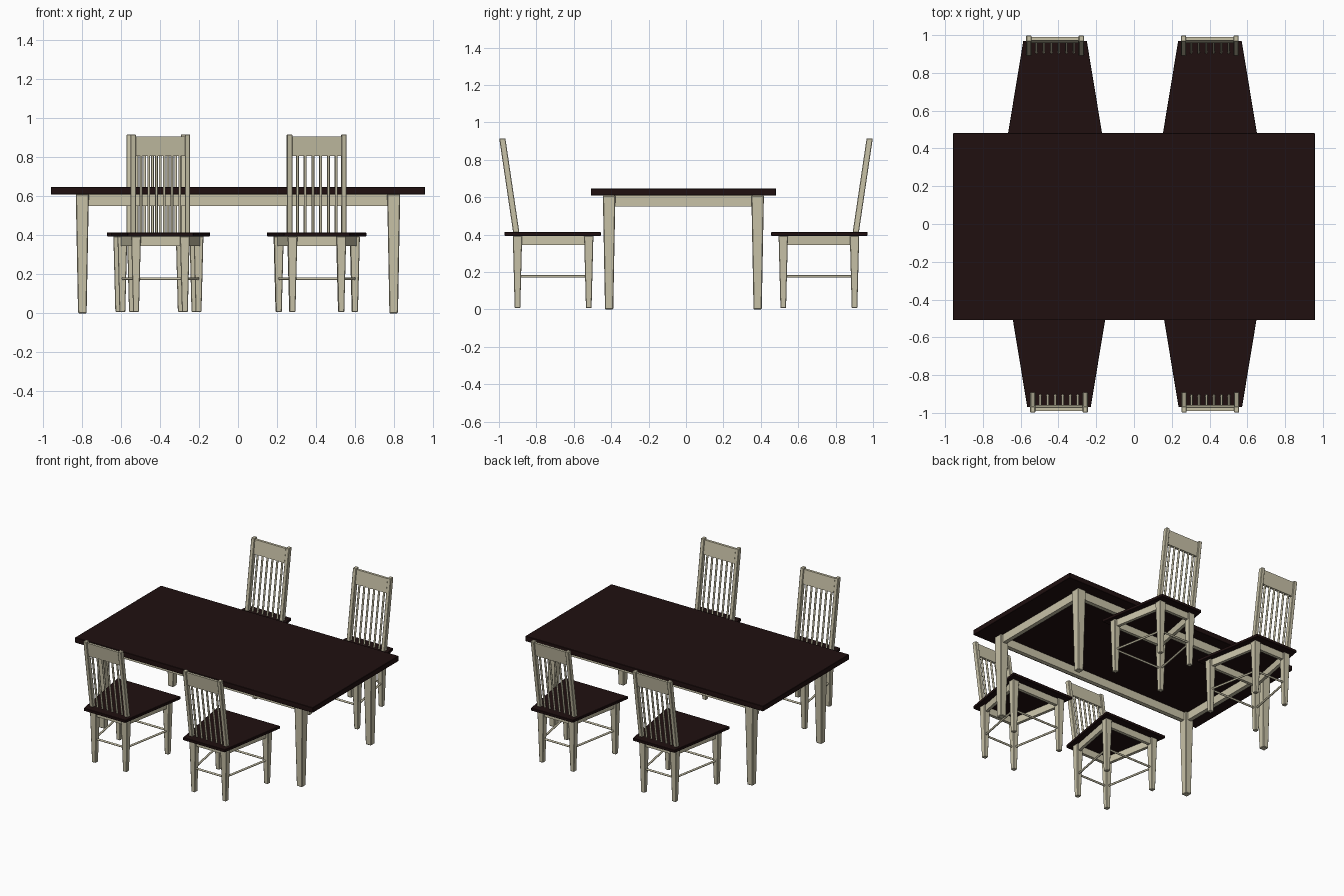
import bpy, bmesh
from mathutils import Vector

if "Cube" in bpy.data.objects:
    bpy.data.objects.remove(bpy.data.objects["Cube"])


def material(name, rgb):
    m = bpy.data.materials.new(name)
    m.diffuse_color = (*rgb, 1)
    m.use_nodes = True
    m.node_tree.nodes["Principled BSDF"].inputs["Base Color"].default_value = m.diffuse_color
    return m


DARK = material("dark_wood", (0.014, 0.005, 0.005))
CREAM = material("cream_paint", (0.58, 0.54, 0.39))


def finish(name, bm, mat, bevel=0.0):
    bmesh.ops.recalc_face_normals(bm, faces=bm.faces)
    me = bpy.data.meshes.new(name)
    bm.to_mesh(me)
    bm.free()
    me.materials.append(mat)
    ob = bpy.data.objects.new(name, me)
    bpy.context.collection.objects.link(ob)
    if bevel:
        mod = ob.modifiers.new("edge", "BEVEL")
        mod.width = bevel
        mod.segments = 1
    return ob


def prism(name, low, z0, high, z1, mat, bevel=0.0):
    """Solid between two outlines with the same point count."""
    bm = bmesh.new()
    a = [bm.verts.new((x, y, z0)) for x, y in low]
    b = [bm.verts.new((x, y, z1)) for x, y in high]
    bm.faces.new(a)
    bm.faces.new(b)
    n = len(a)
    for i in range(n):
        j = (i + 1) % n
        bm.faces.new((a[i], a[j], b[j], b[i]))
    return finish(name, bm, mat, bevel)


def rect(cx, cy, w, d):
    return [(cx - w / 2, cy - d / 2), (cx + w / 2, cy - d / 2),
            (cx + w / 2, cy + d / 2), (cx - w / 2, cy + d / 2)]


def board(name, p, q, thick, z0, z1, mat):
    """Upright board running between two plan points."""
    p, q = Vector(p), Vector(q)
    t = (q - p).normalized() * thick / 2
    s = Vector((-t.y, t.x))
    pts = [tuple(v) for v in (p + s, q + s, q - s, p - s)]
    return prism(name, pts, z0, pts, z1, mat)


def rod(name, p, q, r, mat):
    p, q = Vector(p), Vector(q)
    bm = bmesh.new()
    bmesh.ops.create_cone(bm, cap_ends=True, segments=8, radius1=r, radius2=r,
                          depth=(q - p).length)
    rot = (q - p).to_track_quat("Z", "Y").to_matrix().to_4x4()
    rot.translation = (p + q) / 2
    bm.transform(rot)
    ob = finish(name, bm, mat)
    ob.data.shade_smooth()
    ob.data.set_sharp_from_angle(angle=0.9)
    return ob


# Table: top, tapered legs, apron
TY = -0.014
LX, LY = 0.797, 0.397
top = rect(0, TY, 1.916, 0.99)
prism("table_top", top, 0.609, top, 0.647, DARK, 0.002)
corners = [(-LX, TY - LY), (LX, TY - LY), (LX, TY + LY), (-LX, TY + LY)]
for i, (x, y) in enumerate(corners):
    prism("table_leg", rect(x, y, 0.044, 0.044), 0,
          rect(x, y, 0.067, 0.067), 0.609, CREAM, 0.004)
    board("table_apron", (x, y), corners[(i + 1) % 4], 0.03, 0.55, 0.609, CREAM)


def chair(cx, s):
    """cx: centre in x; s: -1 for the front row, +1 for the back row."""
    def P(x, d):
        return (cx + x, s * d)

    # Seat, wider towards the table
    seat = [P(-0.253, 0.455), P(0.253, 0.455), P(0.168, 0.97), P(-0.168, 0.97)]
    prism("chair_seat", seat, 0.394, seat, 0.414, DARK, 0.002)

    # Legs, aprons and stretchers follow the same four corners
    feet = [P(-0.195, 0.52), P(0.195, 0.52), P(0.125, 0.901), P(-0.125, 0.901)]
    for i, (x, y) in enumerate(feet):
        nx, ny = feet[(i + 1) % 4]
        prism("chair_leg", rect(x, y, 0.03, 0.03), 0.007,
              rect(x, y, 0.05, 0.05), 0.394, CREAM, 0.003)
        board("chair_apron", (x, y), (nx, ny), 0.022, 0.345, 0.394, CREAM)
        rod("chair_stretcher", (x, y, 0.177), (nx, ny, 0.177), 0.007, CREAM)

    # Leaning back: depth as a function of height
    def lean(z):
        return 0.908 + (z - 0.414) * 0.148

    def leaning(name, x, w, d, z0, z1, bevel=0.0):
        prism(name, rect(*P(x, lean(z0)), w, d), z0,
              rect(*P(x, lean(z1)), w, d), z1, CREAM, bevel)

    for side in (-1, 1):
        leaning("back_post", side * 0.139, 0.027, 0.033, 0.41, 0.915, 0.003)
    leaning("back_top_rail", 0, 0.262, 0.018, 0.806, 0.906)
    n = 6
    for k in range(n):
        x = -0.139 + 0.278 * (k + 1) / (n + 1)
        rod("back_spindle", (*P(x, lean(0.41)), 0.41),
            (*P(x, lean(0.81)), 0.81), 0.007, CREAM)


for cx, s in ((-0.397, -1), (0.404, -1), (-0.418, 1), (0.402, 1)):
    chair(cx, s)
